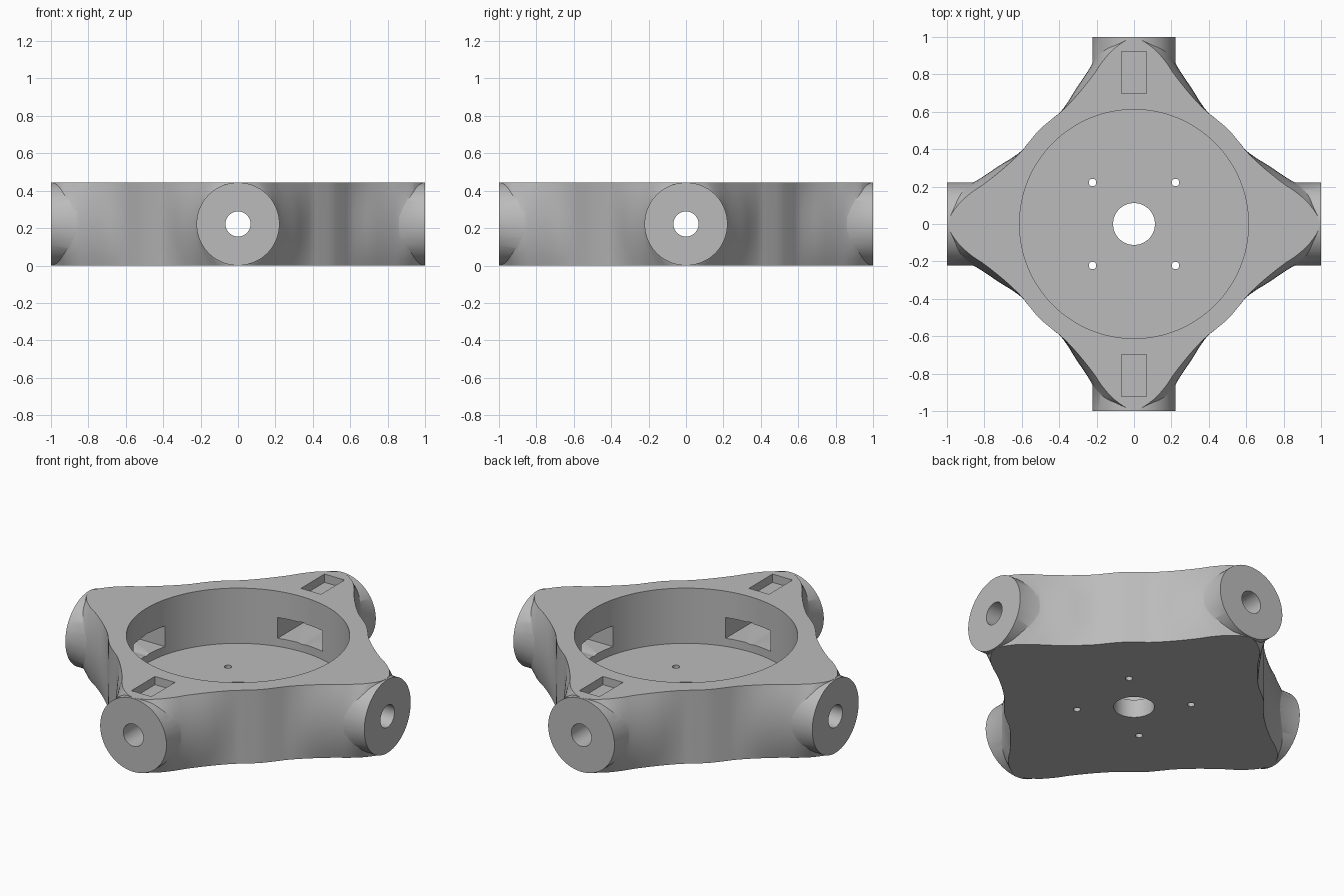
import bpy, bmesh
from math import radians, pi
from mathutils import Matrix, Vector

cube = bpy.data.objects.get("Cube")
if cube:
    bpy.data.objects.remove(cube, do_unlink=True)

HEIGHT = 0.444
MID = HEIGHT / 2
FLOOR = 0.11

grey = bpy.data.materials.new("plain grey")
grey.use_nodes = True
colour = (0.5, 0.5, 0.5, 1)
grey.diffuse_color = colour
grey.node_tree.nodes["Principled BSDF"].inputs["Base Color"].default_value = colour


def make_object(name, bm):
    bmesh.ops.recalc_face_normals(bm, faces=bm.faces)
    mesh = bpy.data.meshes.new(name)
    bm.to_mesh(mesh)
    bm.free()
    mesh.materials.append(grey)
    ob = bpy.data.objects.new(name, mesh)
    bpy.context.collection.objects.link(ob)
    return ob


def cylinder(name, radius, length, matrix, sides=64):
    bm = bmesh.new()
    bmesh.ops.create_cone(bm, cap_ends=True, segments=sides, radius1=radius,
                          radius2=radius, depth=length, matrix=matrix)
    return make_object(name, bm)


def box(name, size, matrix):
    bm = bmesh.new()
    bmesh.ops.create_cube(bm, size=1, matrix=matrix @ Matrix.Diagonal((*size, 1)))
    return make_object(name, bm)


def combine(target, tool, operation):
    mod = target.modifiers.new(tool.name, 'BOOLEAN')
    mod.operation = operation
    mod.solver = 'EXACT'
    mod.object = tool
    tool.hide_render = True
    bpy.context.view_layer.objects.active = target
    bpy.ops.object.modifier_apply(modifier=mod.name)
    bpy.data.objects.remove(tool, do_unlink=True)


def closed_outline(half):
    """Mirror an eighth about the diagonal, turn it four times and smooth it."""
    quarter = half + [(y, x) for x, y in reversed(half[1:-1])]
    ctrl = []
    for turn in range(4):
        ctrl += [Matrix.Rotation(turn * pi / 2, 2) @ Vector(p) for p in quarter]
    n, steps, out = len(ctrl), 4, []
    for i in range(n):
        a, b, c, d = (ctrl[(i + k) % n] for k in (-1, 0, 1, 2))
        for s in range(steps):
            t = s / steps
            out.append(0.5 * (2 * b + (c - a) * t + (2 * a - 5 * b + 4 * c - d) * t ** 2
                              + (3 * b - a - 3 * c + d) * t ** 3))
    return out


# Body: outline is wider at mid height than at the top and bottom
# Each row: distance along arm, half width at mid height, half width at top
rows = [(0.99, 0, 0), (0.98, 0.09, 0.045), (0.95, 0.18, 0.09), (0.92, 0.2, 0.125),
        (0.86, 0.222, 0.175), (0.8, 0.258, 0.215), (0.72, 0.312, 0.278),
        (0.655, 0.352, 0.335), (0.6, 0.393, 0.39), (0.562, 0.438, 0.438),
        (0.505, 0.505, 0.505)]
middle = closed_outline([(x, m) for x, m, t in rows])
edge = closed_outline([(x, t) for x, m, t in rows])
bm = bmesh.new()
rings = []
levels = 12
for k in range(levels + 1):
    f = 2 * k / levels - 1
    rings.append([bm.verts.new((*m.lerp(e, f * f), MID + f * MID))
                  for m, e in zip(middle, edge)])
for low, high in zip(rings, rings[1:]):
    for i in range(len(low)):
        j = (i + 1) % len(low)
        bm.faces.new((low[i], low[j], high[j], high[i]))
bm.faces.new(rings[0][::-1])
bm.faces.new(rings[-1])
hub = make_object("hub_body", bm)

# Round sockets at the four arm ends
arms = [Matrix.Translation((0, 0, MID)) @ Matrix.Rotation(q * pi / 2, 4, 'Z') for q in range(4)]
along_x = Matrix.Rotation(pi / 2, 4, 'Y') @ Matrix.Rotation(pi / 64, 4, 'Z')
for arm in arms:
    socket = cylinder("arm_socket", 0.2218, 0.3,
                      arm @ Matrix.Translation((0.85, 0, 0)) @ along_x)
    combine(hub, socket, 'UNION')

# Round central pocket
pocket = cylinder("pocket_cutter", 0.612, 1,
                  Matrix.Translation((0, 0, FLOOR + 0.5)), 128)
combine(hub, pocket, 'DIFFERENCE')

# Slot and bore through each arm
for arm in arms:
    slot = box("slot_cutter", (0.3, 0.3, 0.125), arm @ Matrix.Translation((0.7, 0, 0)))
    combine(hub, slot, 'DIFFERENCE')
    bore = cylinder("bore_cutter", 0.067, 0.5,
                    arm @ Matrix.Translation((0.82, 0, 0)) @ along_x, 48)
    combine(hub, bore, 'DIFFERENCE')

# Shallow rectangular recesses on the front and back arms
for side in (-1, 1):
    recess = box("recess_cutter", (0.134, 0.225, 0.2),
                 Matrix.Translation((0, side * 0.81, HEIGHT + 0.05)))
    combine(hub, recess, 'DIFFERENCE')

# Centre hole and four screw holes in the floor
combine(hub, cylinder("centre_hole_cutter", 0.112, 0.5, Matrix.Identity(4)), 'DIFFERENCE')
for sx in (-1, 1):
    for sy in (-1, 1):
        screw = cylinder("screw_hole_cutter", 0.02, 0.5,
                         Matrix.Translation((sx * 0.222, sy * 0.222, 0)), 24)
        combine(hub, screw, 'DIFFERENCE')

bpy.ops.object.select_all(action='DESELECT')
hub.select_set(True)
bpy.context.view_layer.objects.active = hub
bpy.ops.object.shade_smooth_by_angle(angle=radians(30))
